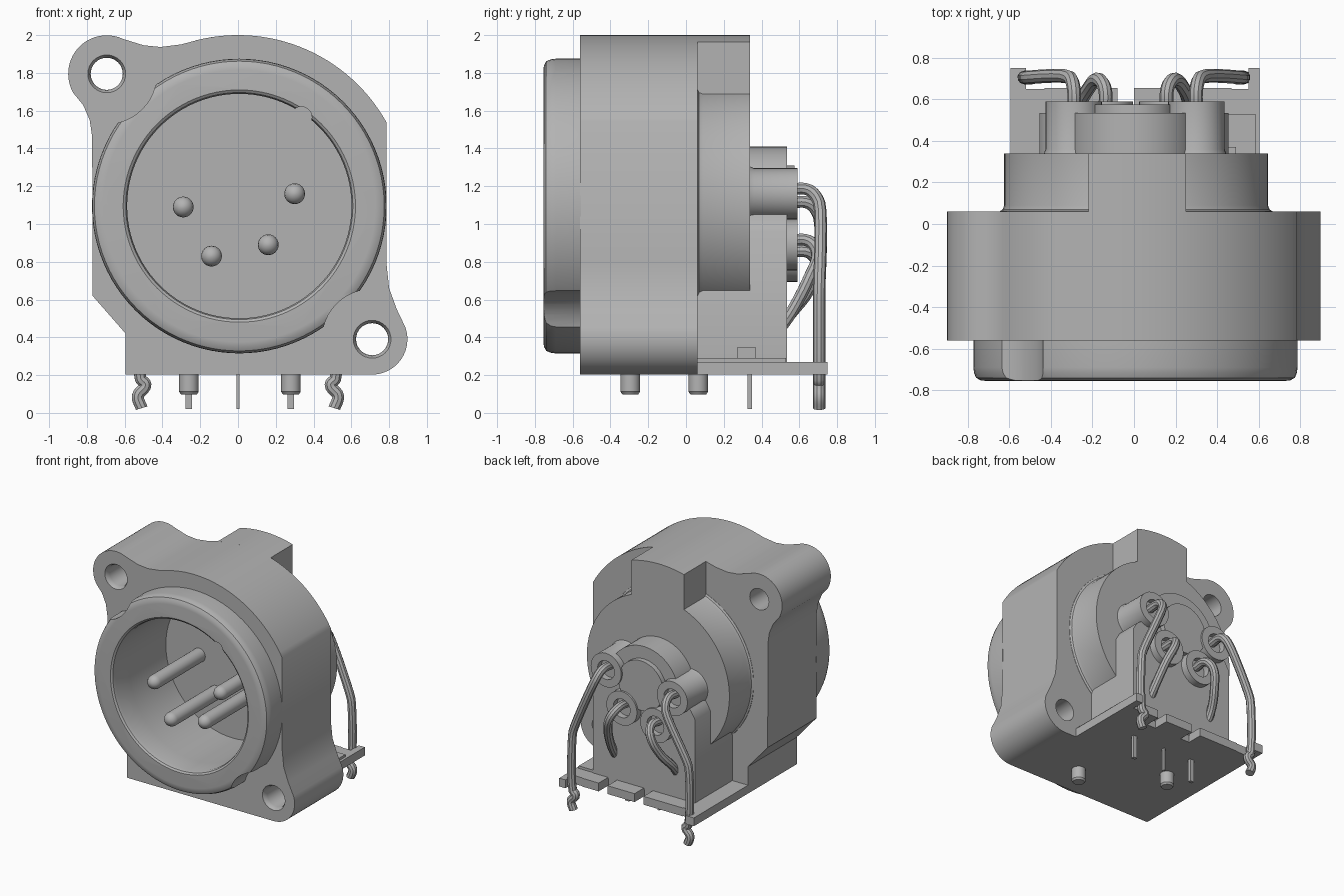
import bpy, bmesh, math
from mathutils import Vector

if "Cube" in bpy.data.objects:
    bpy.data.objects.remove(bpy.data.objects["Cube"], do_unlink=True)

GREY = (0.45, 0.45, 0.45, 1)
mat = bpy.data.materials.new("plain grey")
mat.use_nodes = True
mat.diffuse_color = GREY
mat.node_tree.nodes["Principled BSDF"].inputs["Base Color"].default_value = GREY

CX, CZ = 0.007, 1.095            # connector axis
EARS = [(-0.695, 1.795), (0.71, 0.39)]
PINS = [(-0.29, 1.09), (0.30, 1.16), (-0.14, 0.83), (0.16, 0.89)]


def select(ob):
    bpy.ops.object.select_all(action='DESELECT')
    ob.select_set(True)
    bpy.context.view_layer.objects.active = ob


def smooth(ob):
    select(ob)
    bpy.ops.object.shade_smooth_by_angle(angle=math.radians(35))


def finish(name, bm):
    bmesh.ops.recalc_face_normals(bm, faces=bm.faces)
    me = bpy.data.meshes.new(name)
    bm.to_mesh(me)
    bm.free()
    me.materials.append(mat)
    ob = bpy.data.objects.new(name, me)
    bpy.context.collection.objects.link(ob)
    smooth(ob)
    return ob


def arc(cx, cz, r, a0, a1, n):
    angles = [math.radians(a0 + (a1 - a0) * i / n) for i in range(n + 1)]
    return [(cx + r * math.cos(a), cz + r * math.sin(a)) for a in angles]


def prism(name, outline, y0, y1):
    """Extrude an x-z outline along y."""
    bm = bmesh.new()
    face = bm.faces.new([bm.verts.new((x, y0, z)) for x, z in outline])
    geo = bmesh.ops.extrude_face_region(bm, geom=[face])["geom"]
    bmesh.ops.translate(bm, vec=(0, y1 - y0, 0),
                        verts=[v for v in geo if isinstance(v, bmesh.types.BMVert)])
    return finish(name, bm)


def lathe(name, cx, cz, profile, n=32, upright_y=None):
    """Closed solid turned from (radius, position) pairs, along y or along z."""
    bm = bmesh.new()
    rings = []
    for r, t in profile:
        ring = []
        for i in range(n):
            a = 2 * math.pi * i / n
            u, v = r * math.cos(a), r * math.sin(a)
            ring.append(bm.verts.new((cx + u, t, cz + v) if upright_y is None
                                     else (cx + u, upright_y + v, t)))
        rings.append(ring)
    for a, b in zip(rings, rings[1:]):
        for i in range(n):
            j = (i + 1) % n
            bm.faces.new((a[i], a[j], b[j], b[i]))
    bm.faces.new(rings[0])
    bm.faces.new(rings[-1])
    return finish(name, bm)


def box(name, x0, x1, y0, y1, z0, z1):
    return prism(name, [(x0, z0), (x1, z0), (x1, z1), (x0, z1)], y0, y1)


def cut(ob, cutters):
    for c in cutters:
        select(ob)
        m = ob.modifiers.new("cut", 'BOOLEAN')
        m.operation, m.solver, m.object = 'DIFFERENCE', 'EXACT', c
        bpy.ops.object.modifier_apply(modifier=m.name)
    smooth(ob)


def wire(name, points, r):
    cu = bpy.data.curves.new(name, 'CURVE')
    cu.dimensions = '3D'
    cu.bevel_depth, cu.bevel_resolution, cu.resolution_u = r, 3, 6
    cu.use_fill_caps = True
    sp = cu.splines.new('BEZIER')
    sp.bezier_points.add(len(points) - 1)
    for i, (bp, p) in enumerate(zip(sp.bezier_points, points)):
        bp.co = p
        # short handles keep the runs straight and the bends tight
        prev, nxt = Vector(points[max(i - 1, 0)]), Vector(points[min(i + 1, len(points) - 1)])
        p = Vector(p)
        d = ((nxt - p).normalized() + (p - prev).normalized()).normalized()
        bp.handle_left_type = bp.handle_right_type = 'FREE'
        bp.handle_left = p - d * min(0.06, (p - prev).length * 0.35)
        bp.handle_right = p + d * min(0.06, (nxt - p).length * 0.35)
    cu.materials.append(mat)
    ob = bpy.data.objects.new(name, cu)
    bpy.context.collection.objects.link(ob)
    select(ob)
    bpy.ops.object.convert(target='MESH')
    smooth(bpy.context.object)


# Flange with two screw ears
outline = arc(0, 1.10, 0.90, 29.3, 103, 28)
outline += [(-0.30, 1.951), (-0.41, 1.937), (-0.50, 1.946)]
outline += arc(*EARS[0], 0.204, 65, 210, 20)
outline += [(-0.82, 1.63), (-0.785, 1.55), (-0.772, 1.46), (-0.77, 0.62), (-0.595, 0.42), (-0.595, 0.203)]
outline += arc(*EARS[1], 0.187, -90, 20, 16)
outline += [(0.84, 0.55), (0.80, 0.66), (0.785, 0.80)]
flange = prism("flange", outline, -0.56, 0.06)

# Raised front ring with rounded rim
ring = lathe("front_ring", CX, CZ, [(0.72, -0.755), (0.745, -0.752), (0.767, -0.74), (0.777, -0.715),
                                    (0.78, -0.69), (0.78, -0.555)], 96)

# Cutters: socket bore, key groove, screw holes and screw head clearance
bore = lathe("bore_cutter", CX, CZ, [(0.63, -0.80), (0.615, -0.755), (0.601, -0.745), (0.594, -0.72), (0.594, -0.08)], 96)
groove = lathe("groove_cutter", 0.335, 1.565, [(0.056, -0.9), (0.056, -0.08)], 24)
holes = [lathe("hole_cutter", x, z, [(0.104, -0.62), (0.10, -0.56), (0.09, -0.545), (0.085, -0.52), (0.085, 0.2)])
         for x, z in EARS]
heads = [lathe("head_cutter", x, z, [(0.265, -0.9), (0.265, -0.5)], 48) for x, z in EARS]
cut(flange, [bore, groove] + holes)
cut(ring, [bore, groove] + heads)
for c in [bore, groove] + holes + heads:
    bpy.data.objects.remove(c, do_unlink=True)

# Rear round housing and its top key
lathe("rear_housing", 0.01, 1.10, [(0.66, 0.05), (0.655, 0.062), (0.642, 0.07), (0.635, 0.09), (0.635, 0.34)], 80)
prism("top_key", [(-0.22, 1.3), (0.25, 1.3)] + arc(0, 1.10, 0.90, 73.9, 104.1, 12), 0.05, 0.34)

# Terminal block with arched top
block = [(-0.455, 0.26), (0.455, 0.26), (0.455, 0.96), (0.42, 1.02), (0.31, 1.10)]
block += arc(0, 1.10, 0.31, 6, 174, 28) + [(-0.31, 1.10), (-0.42, 1.0), (-0.455, 0.94)]
prism("terminal_block", block, 0.05, 0.535)
lathe("block_face", 0, 1.11, [(0.2, 0.5), (0.2, 0.575)], 40)

# Contact pins in front, hollow bosses behind
for i, (x, z) in enumerate(PINS):
    tip = [(0.055 * math.sin(a), -0.645 - 0.055 * math.cos(a)) for a in (0.1, 0.4, 0.8, 1.2, math.pi / 2)]
    lathe(f"contact_pin_{i + 1}", x, z, tip + [(0.055, -0.05)], 24)
    lathe(f"boss_{i + 1}", x, z, [(0.145, 0.335), (0.136, 0.36), (0.136, 0.59), (0.075, 0.59), (0.075, 0.54)])

# Base plate with slotted rear edge
box("base_plate", -0.595, 0.605, 0.05, 0.53, 0.203, 0.27)
for i, (x0, x1, y1) in enumerate([(-0.595, -0.52, 0.75), (-0.43, -0.08, 0.655), (0.0, 0.24, 0.655),
                                  (0.32, 0.47, 0.655), (0.55, 0.605, 0.75)]):
    box(f"plate_finger_{i + 1}", x0, x1, 0.52, y1, 0.203, 0.27)
for x0, x1 in [(-0.53, -0.42), (0.46, 0.56)]:
    box("plate_bridge", x0, x1, 0.52, 0.65, 0.203, 0.27)
box("side_contact", 0.45, 0.49, 0.27, 0.37, 0.26, 0.345)
box("side_ledge", 0.45, 0.585, 0.05, 0.53, 0.26, 0.29)

# Locating pegs and solder pins underneath
for name, x, y in [("peg_left", 0.28, -0.295), ("peg_right", -0.26, 0.065)]:
    lathe(name, x, 0, [(0.042, 0.098), (0.052, 0.112), (0.052, 0.25)], 24, upright_y=y)
for i, (x, w) in enumerate([(-0.26, 0.017), (0, 0.007), (0.28, 0.017)]):
    box(f"solder_pin_{i + 1}", x - w, x + w, 0.325, 0.35, 0.02, 0.25)

# Outer wires, bent outwards and down past the plate
for s, (x, z) in ((-1, PINS[0]), (1, PINS[1])):
    wire("outer_wire_left" if s > 0 else "outer_wire_right",
         [(x, 0.53, z + 0.02), (x, 0.65, z + 0.02), (x + s * 0.02, 0.705, z - 0.05), (s * 0.515, 0.705, 0.65),
          (s * 0.515, 0.705, 0.18), (s * 0.49, 0.705, 0.15),
          (s * 0.53, 0.705, 0.09), (s * 0.51, 0.705, 0.025)], 0.033)

# Inner wires, hooked over and led back into the block
for s, (x, z) in ((-1, PINS[2]), (1, PINS[3])):
    wire("inner_wire_left" if s > 0 else "inner_wire_right",
         [(x, 0.53, z + 0.02), (x, 0.65, z + 0.02), (x + s * 0.03, 0.695, z - 0.04),
          (x + s * 0.08, 0.65, z - 0.18), (s * 0.27, 0.55, 0.52), (s * 0.27, 0.46, 0.40)], 0.033)
